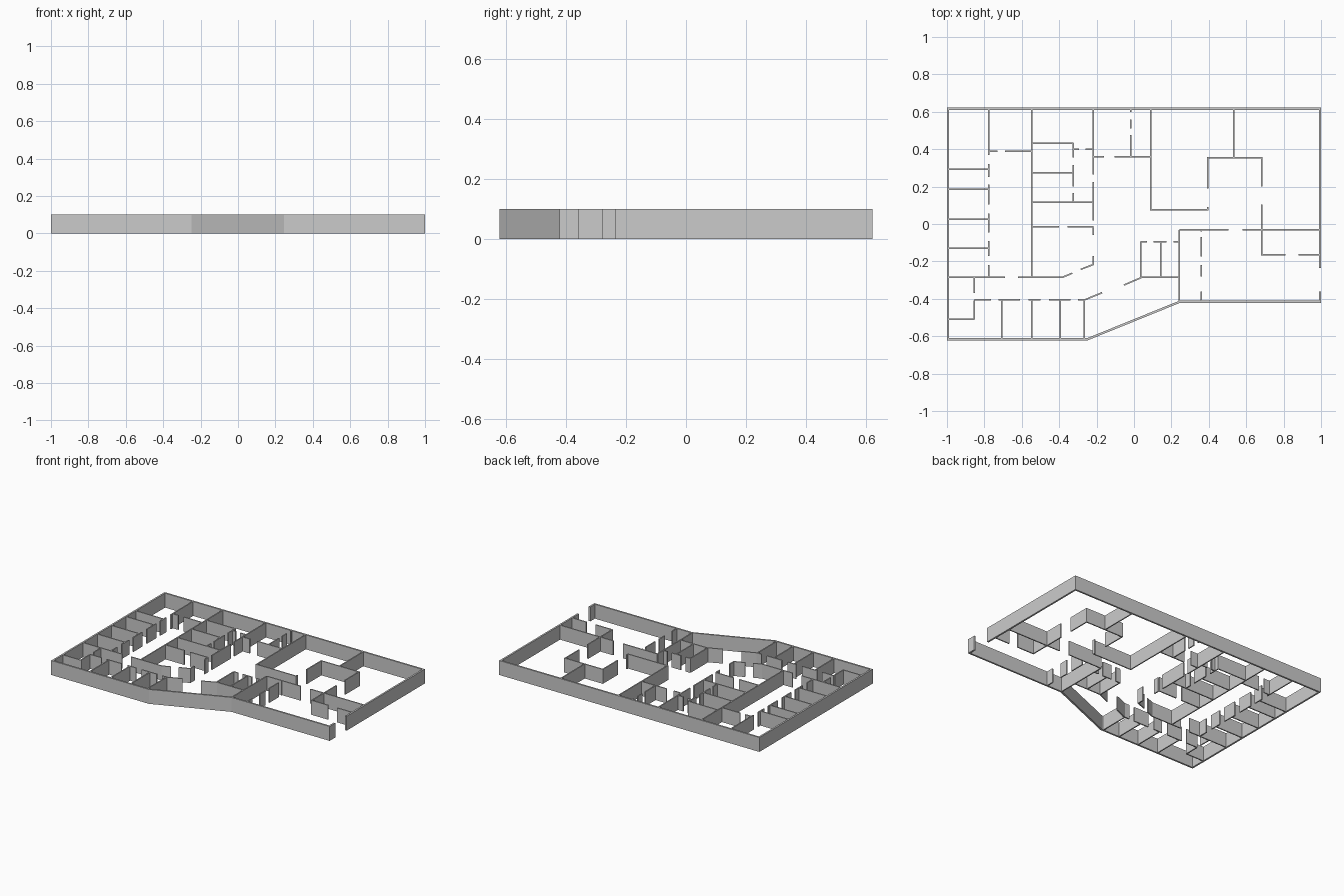
import bpy, bmesh
from mathutils import Vector

if "Cube" in bpy.data.objects:
    bpy.data.objects.remove(bpy.data.objects["Cube"])

H, T, T_OUT = 0.1, 0.008, 0.012


def ribbon(bm, pts, t):
    """Extruded wall of thickness t along an open path with mitred corners."""
    pts = [Vector(p) for p in pts]
    dirs = [(b - a).normalized() for a, b in zip(pts, pts[1:])]
    rings = []
    for i, p in enumerate(pts):
        d0, d1 = dirs[max(i - 1, 0)], dirs[min(i, len(dirs) - 1)]
        n0, n1 = Vector((-d0.y, d0.x)), Vector((-d1.y, d1.x))
        m = (n0 + n1).normalized()
        m *= t / 2 / m.dot(n0)
        l, r = p + m, p - m
        rings.append([bm.verts.new((q.x, q.y, z)) for q, z in
                      ((l, 0), (r, 0), (r, H), (l, H))])
    for a, b in zip(rings, rings[1:]):
        for k in range(4):
            j = (k + 1) % 4
            bm.faces.new((a[k], a[j], b[j], b[k]))
    bm.faces.new(rings[0][::-1])
    bm.faces.new(rings[-1])


def walls(name, paths, t=T):
    bm = bmesh.new()
    for p in paths:
        ribbon(bm, p, t)
    bmesh.ops.recalc_face_normals(bm, faces=bm.faces)
    me = bpy.data.meshes.new(name)
    bm.to_mesh(me)
    bm.free()
    bpy.context.collection.objects.link(bpy.data.objects.new(name, me))


def spans(a, b, gaps):
    """Split a..b at door gaps given as (start, end)."""
    cuts = [a] + [v for g in sorted(gaps) for v in g] + [b]
    return zip(cuts[::2], cuts[1::2])


def across(y, a, b, *gaps):
    return [((s, y), (e, y)) for s, e in spans(a, b, gaps)]


def along(x, a, b, *gaps):
    return [((x, s), (x, e)) for s, e in spans(a, b, gaps)]


# Outer shell, open at the entrance on the right
W, D = 1 - T_OUT / 2, 0.6225 - T_OUT / 2
walls("outer_wall", [
    [(W, -0.235), (W, D), (-W, D), (-W, -D), (-0.25, -D),
     (0.244, -0.416), (W, -0.416), (W, -0.36)]], T_OUT)

# Left column of rooms
left = along(-0.776, -0.286, D, (-0.22, -0.17), (-0.09, -0.045), (0.055, 0.105),
             (0.21, 0.25), (0.32, 0.37))
for y in (0.293, 0.187, 0.026, -0.13):
    left += across(y, -W, -0.776)
left += across(0.39, -0.776, -0.548, (-0.73, -0.69))
walls("left_room_walls", left)

# Lower corridor and its row of rooms
low = across(-0.286, -W, -0.385, (-0.69, -0.62))
low += [[(-0.385, -0.286), (-0.33, -0.263)],
        [(-0.285, -0.243), (-0.217, -0.216), (-0.217, -0.17)]]
low += along(-0.853, -0.508, -0.286, (-0.41, -0.37)) + across(-0.508, -W, -0.853)
low += across(-0.404, -0.853, -0.26, (-0.765, -0.725), (-0.61, -0.565),
              (-0.5, -0.455), (-0.34, -0.3))
low += [[(-0.26, -0.404), (-0.17, -0.367)]]
for x in (-0.708, -0.548, -0.393, -0.265):
    low += along(x, -D, -0.404)
walls("lower_room_walls", low)

# Inner block of rooms
mid = along(-0.548, -0.286, D)
mid += across(0.433, -0.548, -0.324) + across(0.273, -0.548, -0.324)
mid += across(0.117, -0.548, -0.217)
mid += across(-0.016, -0.548, -0.217, (-0.4, -0.355))
mid += along(-0.324, 0.117, 0.433, (0.165, 0.2), (0.315, 0.355))
mid += across(0.4, -0.324, -0.217, (-0.295, -0.26))
mid += along(-0.217, -0.06, D, (-0.02, 0.02), (0.225, 0.265))
walls("inner_room_walls", mid)

# Small rooms at the back centre
walls("back_room_walls",
      across(0.36, -0.217, 0.09, (-0.16, -0.105))
      + along(-0.018, 0.36, D, (0.475, 0.51), (0.56, 0.6)))

# Large hall on the right
hall = [[(0.09, D), (0.09, 0.075), (0.393, 0.075), (0.393, 0.09)],
        [(0.393, 0.19), (0.393, 0.353), (0.682, 0.353), (0.682, 0.2)],
        [(0.682, 0.105), (0.682, -0.165), (0.81, -0.165)]]
hall += along(0.532, 0.353, D) + across(-0.165, 0.88, W)
hall += across(-0.032, 0.243, W, (0.505, 0.58))
hall += along(0.243, -0.416, -0.032)
hall += along(0.36, -0.416, -0.032, (-0.36, -0.28), (-0.22, -0.175), (-0.07, -0.04))
walls("hall_walls", hall)

# Pair of small rooms beside the angled corridor
pair = [[(-0.055, -0.327), (0.04, -0.286), (0.243, -0.286)]]
pair += across(-0.096, 0.035, 0.243, (0.07, 0.105), (0.175, 0.21))
for x in (0.035, 0.142):
    pair += along(x, -0.286, -0.096)
walls("centre_room_walls", pair)
